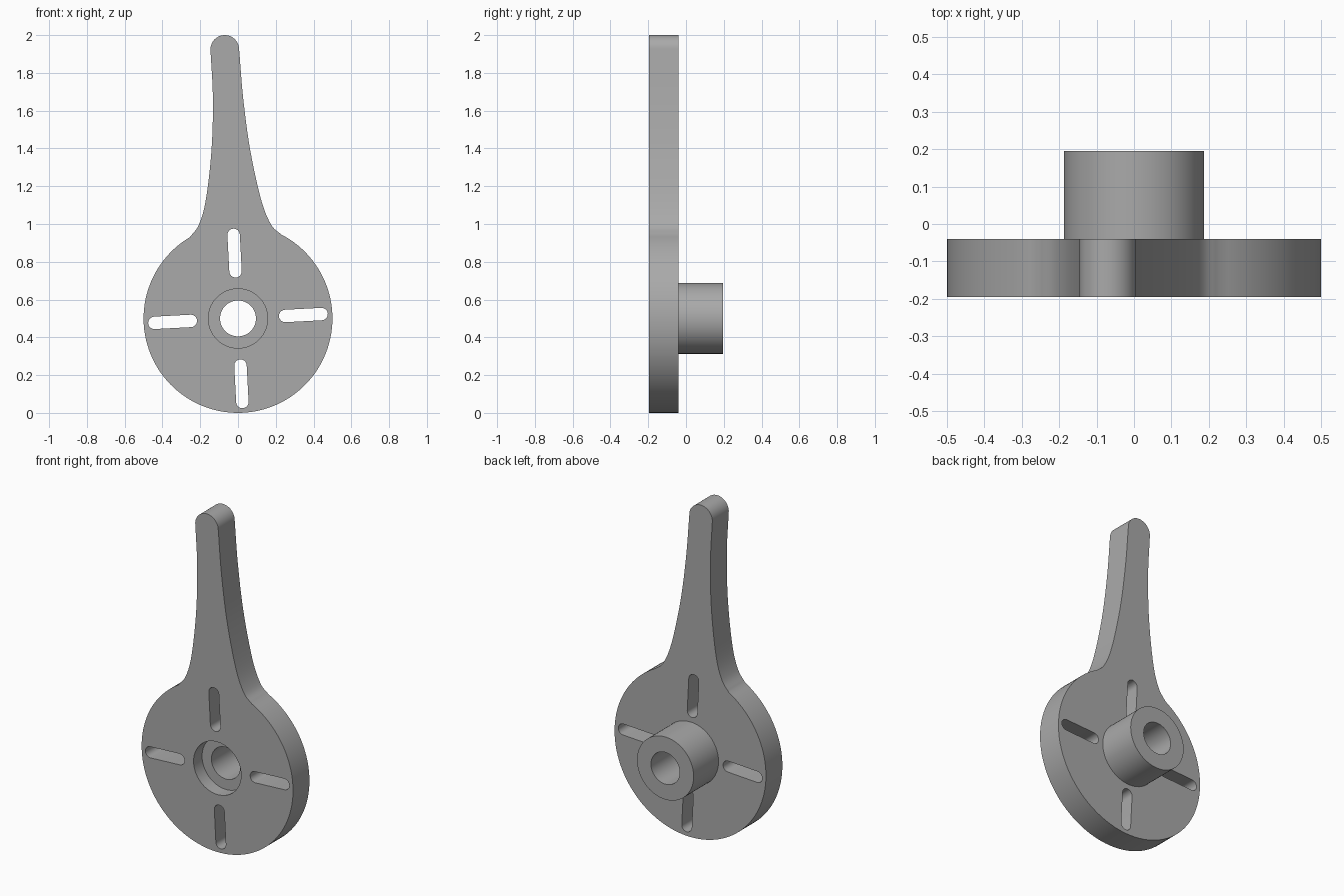
import bpy
import bmesh
from math import sin, cos, pi, radians, atan2
from mathutils import Vector, Matrix

if "Cube" in bpy.data.objects:
    bpy.data.objects.remove(bpy.data.objects["Cube"])

FRONT, PLATE_BACK, BACK = -0.195, -0.04, 0.195
HUB_Z = 0.5

grey = bpy.data.materials.new("plain grey")
grey.use_nodes = True
grey.diffuse_color = (0.4, 0.4, 0.4, 1)
grey.node_tree.nodes["Principled BSDF"].inputs["Base Color"].default_value = (0.4, 0.4, 0.4, 1)


def prism(name, outline, y0, y1):
    """Extrude an (x, z) outline along y."""
    bm = bmesh.new()
    face = bm.faces.new([bm.verts.new((x, y0, z)) for x, z in outline])
    new = bmesh.ops.extrude_face_region(bm, geom=[face])["geom"]
    moved = [v for v in new if isinstance(v, bmesh.types.BMVert)]
    bmesh.ops.translate(bm, verts=moved, vec=(0, y1 - y0, 0))
    bmesh.ops.recalc_face_normals(bm, faces=bm.faces)
    mesh = bpy.data.meshes.new(name)
    bm.to_mesh(mesh)
    bm.free()
    mesh.materials.append(grey)
    obj = bpy.data.objects.new(name, mesh)
    bpy.context.collection.objects.link(obj)
    return obj


def arc(cx, cz, r, a0, a1, n):
    return [(cx + r * cos(a0 + (a1 - a0) * i / n), cz + r * sin(a0 + (a1 - a0) * i / n))
            for i in range(n + 1)]


def circle(r, n=64):
    return arc(0, HUB_Z, r, 0, 2 * pi, n)[:-1]


def smooth_path(points, steps=6):
    """Catmull-Rom path through the points."""
    p = [Vector(q) for q in points]
    p = [2 * p[0] - p[1]] + p + [2 * p[-1] - p[-2]]
    out = []
    for a, b, c, d in zip(p, p[1:], p[2:], p[3:]):
        for i in range(steps):
            t = i / steps
            out.append(tuple(0.5 * (2 * b + (c - a) * t + (2 * a - 5 * b + 4 * c - d) * t * t
                                    + (3 * b - a - 3 * c + d) * t ** 3)))
    return out + [tuple(p[-2])]


# Disc with a curved lever, drawn as one outline
right = [(0.228, 0.945), (0.175, 0.997), (0.122, 1.13), (0.064, 1.395), (0.027, 1.67), (0.006, 1.925)]
left = [(-0.146, 1.925), (-0.133, 1.67), (-0.14, 1.395), (-0.17, 1.13), (-0.207, 0.997), (-0.255, 0.93)]
start = atan2(left[-1][1] - HUB_Z, left[-1][0])
end = atan2(right[0][1] - HUB_Z, right[0][0]) + 2 * pi
outline = (smooth_path(right) + arc(-0.07, 1.924, 0.076, 0, pi, 24)[1:-1]
           + smooth_path(left) + arc(0, HUB_Z, 0.5, start, end, 96)[1:-1])
lever = prism("lever_plate", outline, FRONT, PLATE_BACK)

# Hub on the back
hub = prism("hub", circle(0.187), PLATE_BACK - 0.03, BACK)

# Cutters: bore, counterbore, four slots and a hexagonal side hole
cutters = [prism("bore_cutter", circle(0.095), -0.3, 0.3),
           prism("counterbore_cutter", circle(0.157), -0.3, FRONT + 0.08)]
for k in range(4):
    turn = Matrix.Rotation(radians(3 + 90 * k), 2)
    slot = arc(0.443, 0, 0.033, -pi / 2, pi / 2, 12) + arc(0.25, 0, 0.033, pi / 2, 3 * pi / 2, 12)
    slot = [turn @ Vector(p) + Vector((0, HUB_Z)) for p in slot]
    cutters.append(prism("slot_cutter", slot, -0.3, 0.03 + PLATE_BACK))
side = prism("side_hole_cutter", arc(0, 0, 0.045, 0, 2 * pi, 6)[:-1], -0.25, 0)
side.data.transform(Matrix.Translation((0, 0.11, HUB_Z)) @ Matrix.Rotation(radians(90), 4, "X"))
side.data.transform(Matrix.Translation((0, 0, -0.25)))
cutters.append(side)


def combine(target, other, operation):
    mod = target.modifiers.new(operation.lower(), "BOOLEAN")
    mod.operation = operation
    mod.solver = "EXACT"
    mod.object = other
    bpy.context.view_layer.objects.active = target
    bpy.ops.object.modifier_apply(modifier=mod.name)
    bpy.data.objects.remove(other)


# Slots stop at the plate, so cut them before the hub is joined
for cutter in [c for c in cutters if c.name.startswith("slot")]:
    combine(lever, cutter, "DIFFERENCE")
    cutters.remove(cutter)
combine(lever, hub, "UNION")
for cutter in cutters:
    combine(lever, cutter, "DIFFERENCE")

bpy.ops.object.select_all(action="DESELECT")
lever.select_set(True)
bpy.context.view_layer.objects.active = lever
bpy.ops.object.shade_smooth_by_angle(angle=radians(30))
